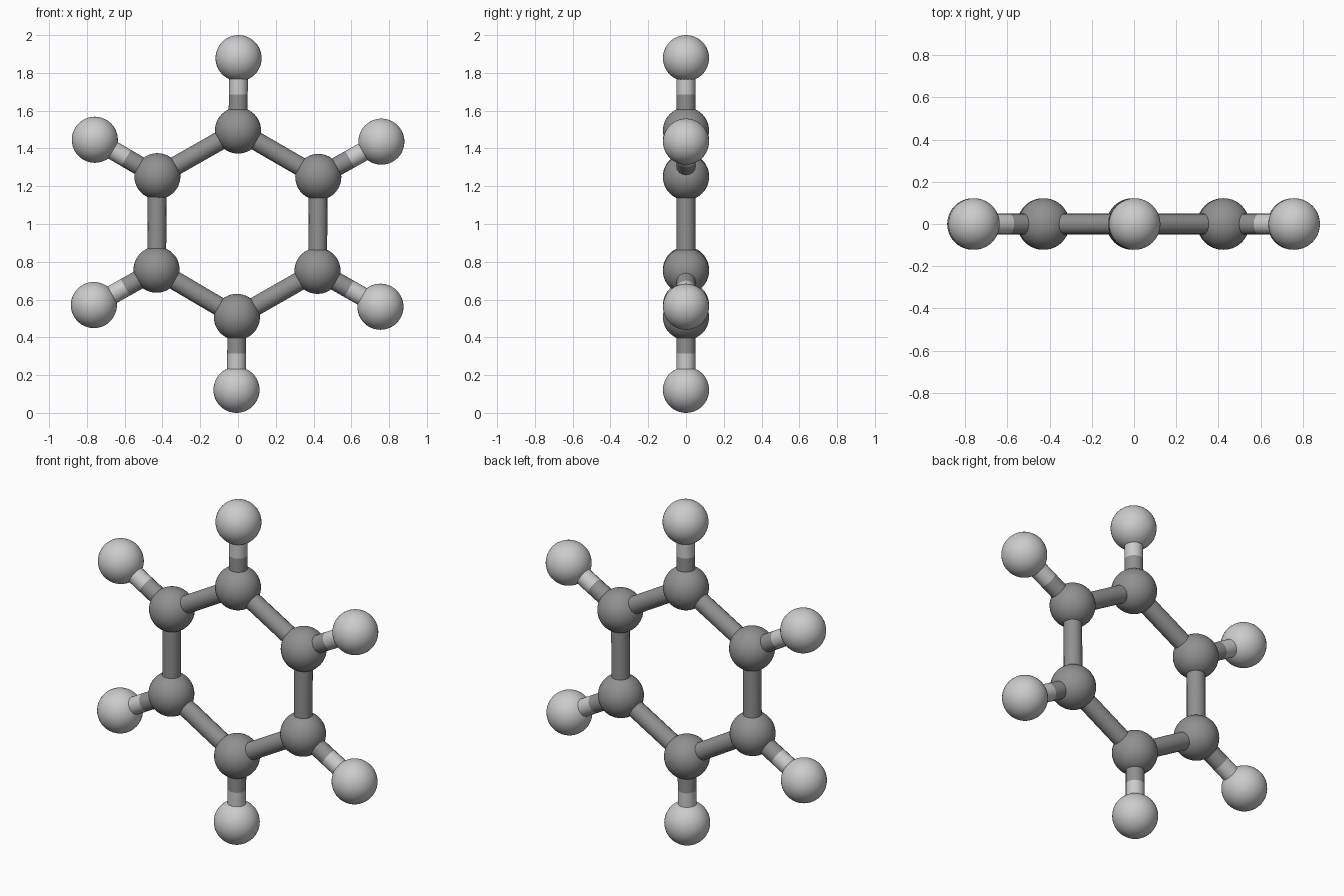
import bpy
from math import radians
from mathutils import Vector

cube = bpy.data.objects.get("Cube")
if cube:
    bpy.data.objects.remove(cube, do_unlink=True)


def material(name, value):
    mat = bpy.data.materials.new(name)
    mat.use_nodes = True
    colour = (value, value, value, 1)
    mat.diffuse_color = colour
    mat.node_tree.nodes["Principled BSDF"].inputs["Base Color"].default_value = colour
    return mat


DARK = material("dark grey", 0.28)
LIGHT = material("light grey", 0.60)
BALL_RADIUS = 0.122
ROD_RADIUS = 0.05


def finish(name, mat):
    obj = bpy.context.object
    obj.name = name
    obj.data.materials.append(mat)
    bpy.ops.object.shade_smooth_by_angle(angle=radians(50))


def ball(name, centre, mat):
    bpy.ops.mesh.primitive_uv_sphere_add(
        segments=40, ring_count=24, radius=BALL_RADIUS, location=centre)
    finish(name, mat)


def rod(name, start, end, mat):
    axis = end - start
    bpy.ops.mesh.primitive_cylinder_add(
        vertices=16, radius=ROD_RADIUS, depth=axis.length,
        location=(start + end) / 2, rotation=axis.to_track_quat("Z", "Y").to_euler())
    finish(name, mat)


# Ball centres (x, z), clockwise from the top
inner = [Vector((x, 0, z)) for x, z in (
    (0, 1.495), (0.425, 1.249), (0.421, 0.752),
    (-0.006, 0.508), (-0.431, 0.758), (-0.427, 1.253))]
outer = [Vector((x, 0, z)) for x, z in (
    (0.003, 1.878), (0.759, 1.436), (0.754, 0.562),
    (-0.008, 0.122), (-0.763, 0.571), (-0.758, 1.446))]
places = ["top", "upper_left", "lower_left", "bottom", "lower_right", "upper_right"]

for i, place in enumerate(places):
    # Ring of dark balls and rods
    ball(f"ring_ball_{place}", inner[i], DARK)
    rod(f"ring_rod_{place}", inner[i], inner[(i + 1) % len(inner)], DARK)
    # Light end balls on two-tone spokes
    middle = (inner[i] + outer[i]) / 2
    ball(f"end_ball_{place}", outer[i], LIGHT)
    rod(f"spoke_inner_{place}", inner[i], middle, DARK)
    rod(f"spoke_outer_{place}", middle, outer[i], LIGHT)
